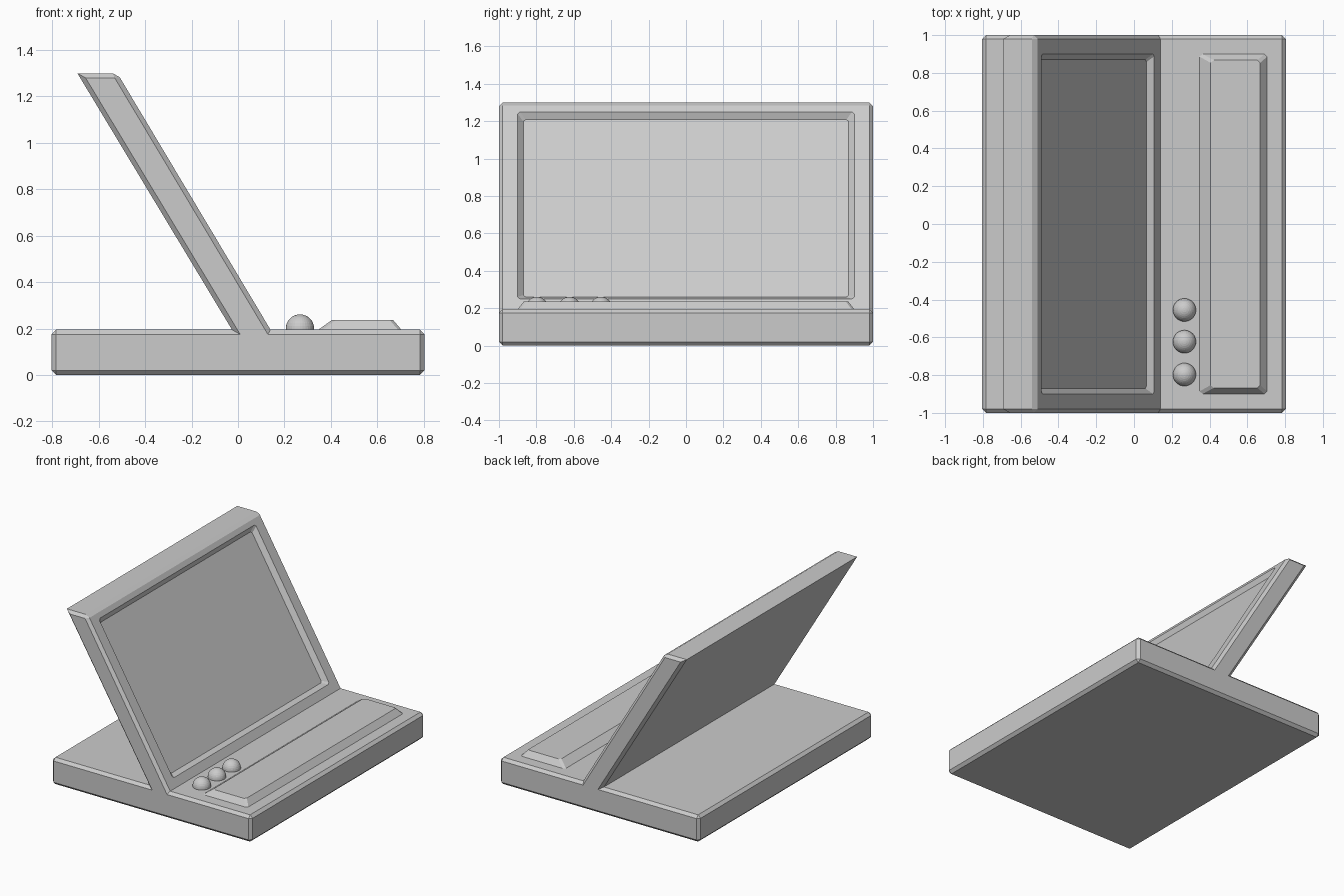
import bpy, bmesh
from mathutils import Matrix, Vector

if "Cube" in bpy.data.objects:
    bpy.data.objects.remove(bpy.data.objects["Cube"])


def finish(bm, name):
    bmesh.ops.recalc_face_normals(bm, faces=bm.faces)
    mesh = bpy.data.meshes.new(name)
    bm.to_mesh(mesh)
    bm.free()
    obj = bpy.data.objects.new(name, mesh)
    bpy.context.collection.objects.link(obj)
    return obj


def tapered_slab(name, outer, inner, w0, w1, corner):
    """Rectangle outer at height w0 tapering to rectangle inner at w1, corners chamfered."""
    bm = bmesh.new()
    rings = []
    for (u0, u1, v0, v1), w in ((outer, w0), (inner, w1)):
        rings.append([bm.verts.new((u, v, w)) for u, v in
                      ((u0, v0), (u1, v0), (u1, v1), (u0, v1))])
    a, b = rings
    bm.faces.new(a)
    bm.faces.new(b)
    slants = []
    for i in range(4):
        j = (i + 1) % 4
        bm.faces.new((a[i], a[j], b[j], b[i]))
    for i in range(4):
        slants.append(bm.edges.get((a[i], b[i])))
    bmesh.ops.recalc_face_normals(bm, faces=bm.faces)
    bmesh.ops.bevel(bm, geom=slants, offset=corner, segments=1, affect='EDGES')
    return finish(bm, name)


# Body: base and leaning display as one extruded side profile
profile = [(-0.804, 0), (0.804, 0), (0.804, 0.195), (0.14, 0.195),
           (-0.52, 1.3), (-0.692, 1.3), (-0.026, 0.195), (-0.804, 0.195)]
bm = bmesh.new()
face = bm.faces.new([bm.verts.new((x, -1, z)) for x, z in profile])
ext = bmesh.ops.extrude_face_region(bm, geom=[face])
moved = [v for v in ext["geom"] if isinstance(v, bmesh.types.BMVert)]
bmesh.ops.translate(bm, verts=moved, vec=(0, 2, 0))
bmesh.ops.recalc_face_normals(bm, faces=bm.faces)
# chamfer outer edges, leaving inner corners and the acute rear top edge sharp
edges = [e for e in bm.edges
         if -0.01 < e.calc_face_angle_signed() < 2.0
         or abs(e.verts[0].co.y - e.verts[1].co.y) < 0.01]
bmesh.ops.bevel(bm, geom=edges, offset=0.02, segments=1, affect='EDGES')
body = finish(bm, "body")

# Screen recess cut into the leaning front face
bottom, top = Vector((0.14, 0, 0.195)), Vector((-0.52, 0, 1.3))
v_axis = (top - bottom).normalized()
u_axis = Vector((0, 1, 0))
normal = u_axis.cross(v_axis)
rise = v_axis.z
lo, hi = (0.25 - 0.195) / rise, (1.25 - 0.195) / rise
cutter = tapered_slab("screen_cutter",
                      (-0.91, 0.91, lo - 0.01, hi + 0.01),
                      (-0.87, 0.87, lo + 0.03, hi - 0.03), 0.01, -0.03, 0.01)
frame = Matrix((u_axis, v_axis, normal)).transposed().to_4x4()
frame.translation = bottom
cutter.data.transform(frame)
cutter.hide_render = True
cut = body.modifiers.new("screen_recess", 'BOOLEAN')
cut.operation = 'DIFFERENCE'
cut.solver = 'EXACT'
cut.object = cutter
bpy.context.view_layer.objects.active = body
bpy.ops.object.modifier_apply(modifier=cut.name)
bpy.data.objects.remove(cutter)

# Raised keyboard panel
tapered_slab("keyboard_panel", (0.345, 0.705, -0.9, 0.9),
             (0.405, 0.668, -0.867, 0.867), 0.194, 0.237, 0.012)

# Row of round buttons
for i, y in enumerate((-0.455, -0.623, -0.797)):
    bpy.ops.mesh.primitive_uv_sphere_add(segments=32, ring_count=16, radius=0.061,
                                         location=(0.267, y, 0.2))
    bpy.context.object.name = f"button_{i + 1}"
